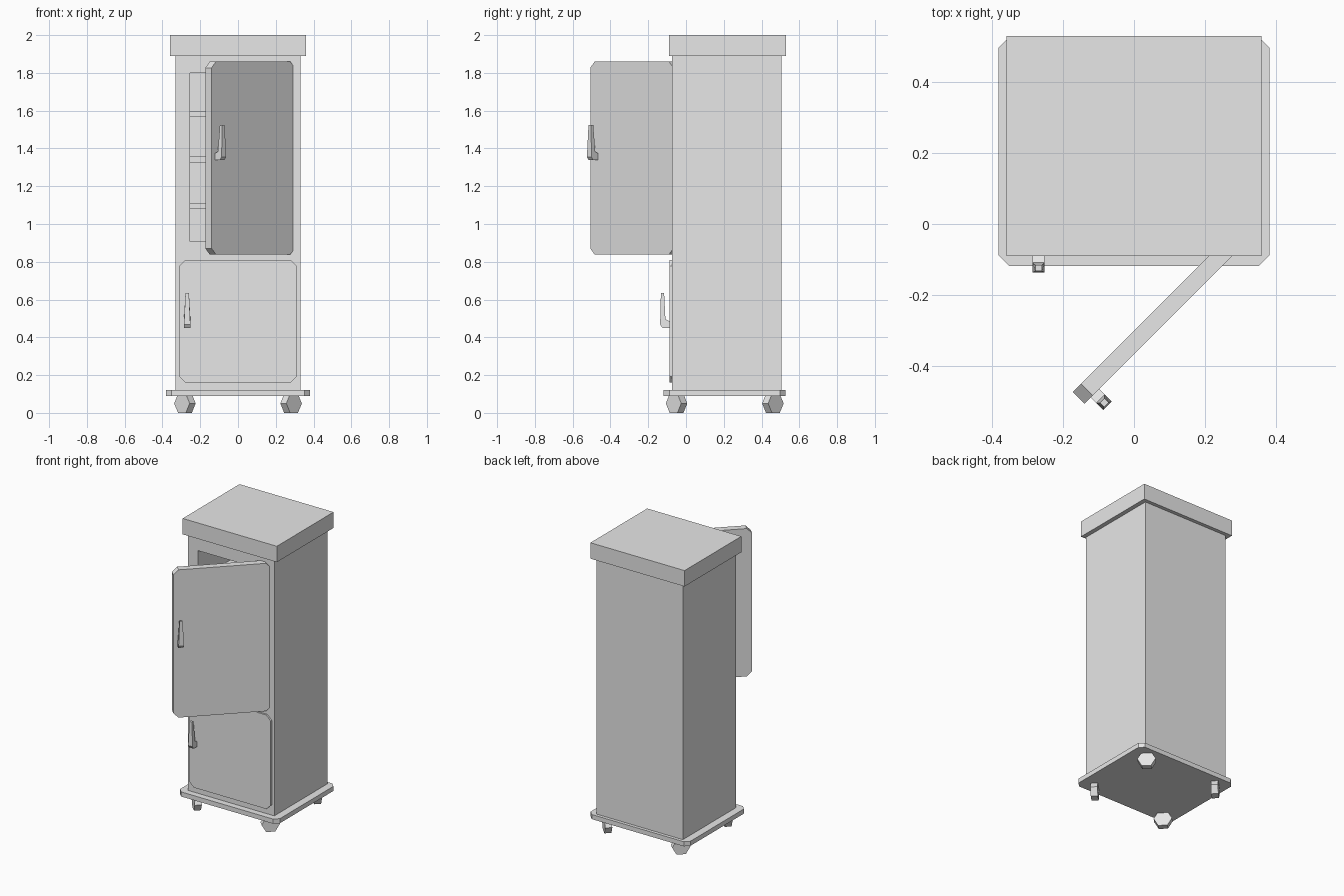
import bpy, bmesh
from math import radians, cos, sin, tau
from mathutils import Matrix, Vector

if "Cube" in bpy.data.objects:
    bpy.data.objects.remove(bpy.data.objects["Cube"])

grey = bpy.data.materials.new("light grey")
grey.use_nodes = True
GREY = (0.8, 0.8, 0.8, 1)
grey.diffuse_color = GREY
grey.node_tree.nodes["Principled BSDF"].inputs["Base Color"].default_value = GREY


def finish(name, bm, matrix=Matrix()):
    bmesh.ops.recalc_face_normals(bm, faces=bm.faces)
    mesh = bpy.data.meshes.new(name)
    bm.to_mesh(mesh)
    bm.free()
    mesh.materials.append(grey)
    obj = bpy.data.objects.new(name, mesh)
    obj.matrix_world = matrix
    bpy.context.collection.objects.link(obj)
    return obj


def box_bm(low, high):
    bm = bmesh.new()
    bmesh.ops.create_cube(bm, size=1)
    low, high = Vector(low), Vector(high)
    for v in bm.verts:
        v.co = (low + high) / 2 + v.co * (high - low)
    return bm


def prism_bm(points, direction):
    """Extrude a flat outline along a direction."""
    bm = bmesh.new()
    face = bm.faces.new([bm.verts.new(p) for p in points])
    result = bmesh.ops.extrude_face_region(bm, geom=[face])
    bmesh.ops.translate(bm, vec=direction,
                        verts=[g for g in result["geom"] if isinstance(g, bmesh.types.BMVert)])
    return bm


def chamfered(a0, a1, b0, b1, c):
    """Rectangle outline with cut corners."""
    return [(a0 + c, b0), (a1 - c, b0), (a1, b0 + c), (a1, b1 - c),
            (a1 - c, b1), (a0 + c, b1), (a0, b1 - c), (a0, b0 + c)]


# Cabinet body with a hollow upper compartment
FRONT, INNER_BACK = -0.075, 0.43
bm = box_bm((-0.33, FRONT, 0.12), (0.33, 0.505, 1.9))
front = min(bm.faces, key=lambda f: f.calc_center_median().y)
bmesh.ops.inset_region(bm, faces=[front], thickness=0.05)
for v in front.verts:
    v.co.x = 0.255 if v.co.x > 0 else -0.255
    v.co.z = 1.8 if v.co.z > 1 else 0.908
hollow = bmesh.ops.extrude_face_region(bm, geom=[front])
for g in hollow["geom"]:
    if isinstance(g, bmesh.types.BMVert):
        g.co.y = INNER_BACK
if front.is_valid:
    bmesh.ops.delete(bm, geom=[front], context='FACES_ONLY')
finish("cabinet_body", bm)

# Shelves
for i, z in enumerate((1.08, 1.325, 1.567)):
    finish(f"shelf_{i + 1}", box_bm((-0.255, -0.02, z), (0.255, INNER_BACK, z + 0.032)))

# Top cap and base plate
finish("top_cap", box_bm((-0.36, -0.09, 1.89), (0.36, 0.53, 2.0)))
base = [(x, y, 0.09) for x, y in chamfered(-0.382, 0.382, -0.118, 0.527, 0.03)]
finish("base_plate", prism_bm(base, (0, 0, 0.032)))


# Doors hang from their outer hinge corner, each with a handle
def door(name, hinge, swing, z0, z1, handle_z):
    matrix = Matrix.Translation(hinge) @ Matrix.Rotation(radians(swing), 4, 'Z')
    outline = [(x, 0, z) for x, z in chamfered(-0.622, 0, z0, z1, 0.033)]
    finish(name, prism_bm(outline, (0, 0.047, 0)), matrix)

    profile = [(0, 0), (0.038, 0), (0.05, 0.018), (0.046, 0.185),
               (0.029, 0.185), (0.022, 0.045), (0, 0.036)]
    bm = prism_bm([(-0.017, -out, z) for out, z in profile], (0.034, 0, 0))
    for v in bm.verts:
        if v.co.z > 0.1:
            v.co.x *= 0.55
    finish(name + "_handle", bm, matrix @ Matrix.Translation((-0.58, 0, handle_z)))


door("lower_door", (0.311, -0.087, 0), 0, 0.16, 0.81, 0.45)
door("upper_door", (0.3, -0.067, 0), 45, 0.838, 1.86, 1.338)

# Six-sided wheels, each facing outward along its corner diagonal
R, WIDTH = 0.058, 0.045
for side, sx in (("right", -1), ("left", 1)):
    for end, sy, y in (("front", -1, -0.05), ("back", 1, 0.46)):
        hexagon = [(R * cos(tau * k / 6), -WIDTH / 2, R * sin(tau * k / 6)) for k in range(6)]
        turn = Matrix.Rotation(radians(-45 * sx * sy), 4, 'Z')
        place = Matrix.Translation((sx * 0.281, y, 0.0502))
        finish(f"{end}_{side}_wheel", prism_bm(hexagon, (0, WIDTH, 0)), place @ turn)
